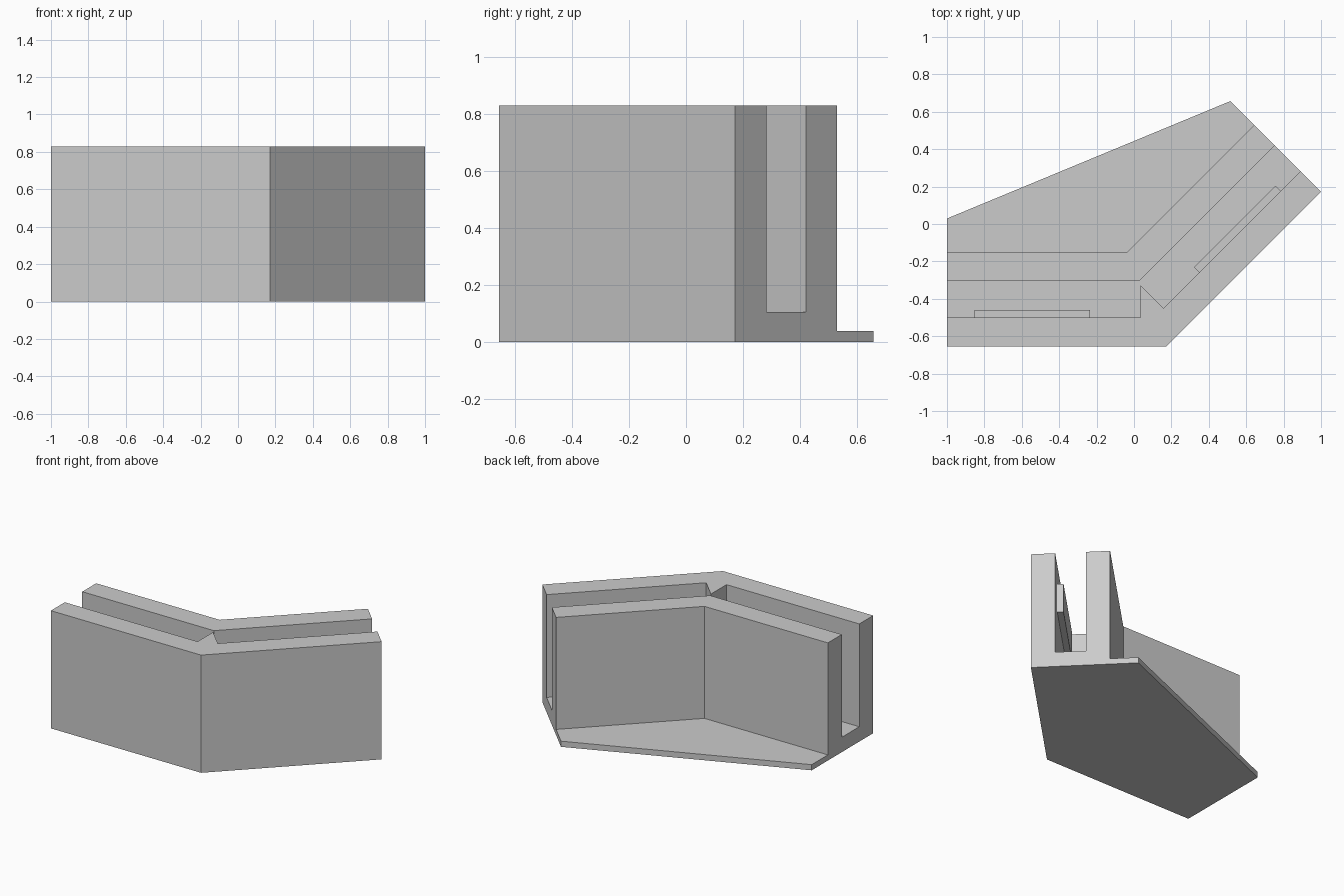
import bpy
import math
from mathutils import Vector

if "Cube" in bpy.data.objects:
    bpy.data.objects.remove(bpy.data.objects["Cube"], do_unlink=True)

CORNER = Vector((0.171, -0.656))   # outer front corner where both wings meet
LENGTH = 1.172                     # outer length of each wing
HEIGHT = 0.83
MITRE = math.tan(math.radians(22.5))
ALONG = {"left": Vector((1, 1)).normalized(), "right": Vector((-1, 0))}
INWARD = {"left": Vector((-1, 1)).normalized(), "right": Vector((0, 1))}

grey = bpy.data.materials.new("light_grey")
grey.use_nodes = True
colour = (0.6, 0.6, 0.6, 1)
grey.diffuse_color = colour
grey.node_tree.nodes["Principled BSDF"].inputs["Base Color"].default_value = colour


def wing_point(side, run, depth):
    """Point at a distance along a wing and a depth behind its front face."""
    return CORNER + ALONG[side] * run + INWARD[side] * depth


def both_wings(profile):
    """Mirror (run, depth) points from the right wing onto the left wing."""
    return ([wing_point("right", *p) for p in profile]
            + [wing_point("left", *p) for p in reversed(profile)])


def fold(depth):
    """Point on the mitre line between the wings."""
    return wing_point("right", depth * MITRE, depth)


def prism(name, outline, bottom, top):
    n = len(outline)
    area = sum(outline[i - 1].cross(outline[i]) for i in range(n))
    if area < 0:
        outline = outline[::-1]
    verts = [(p.x, p.y, z) for z in (bottom, top) for p in outline]
    faces = [tuple(reversed(range(n))), tuple(range(n, 2 * n))]
    faces += [(i, (i + 1) % n, (i + 1) % n + n, i + n) for i in range(n)]
    mesh = bpy.data.meshes.new(name)
    mesh.from_pydata(verts, [], faces)
    mesh.materials.append(grey)
    obj = bpy.data.objects.new(name, mesh)
    bpy.context.collection.objects.link(obj)
    return obj


def cut(target, cutter):
    mod = target.modifiers.new(cutter.name, "BOOLEAN")
    mod.operation = "DIFFERENCE"
    mod.solver = "EXACT"
    mod.object = cutter
    bpy.context.view_layer.objects.active = target
    bpy.ops.object.modifier_apply(modifier=mod.name)
    bpy.data.objects.remove(cutter, do_unlink=True)


# Angled body, full height over the whole footprint
footprint = [CORNER] + [wing_point("left", LENGTH, d) for d in (0, 0.685)]
footprint += [wing_point("right", LENGTH, d) for d in (0.685, 0)]
body = prism("angled_holder", footprint, 0, HEIGHT)

# Clear the space behind the rear wall, leaving the thin foot
behind = [fold(0.505)] + both_wings([(1.4, 0.505), (1.4, 1.4)])[::-1]
behind = [fold(0.505)] + [wing_point("left", 1.4, d) for d in (0.505, 1.4)]
behind += [wing_point("right", 1.4, d) for d in (1.4, 0.505)]
cut(body, prism("rear_cutter", behind, 0.04, 1))

# Slot running through both wings, with a pointed stop at the corner
stop = 0.136
front_edge = both_wings([(1.3, 0.155), (stop, 0.155)])
front_edge.insert(2, fold(stop / MITRE))
rear_edge = [wing_point("left", 1.3, 0.35), fold(0.35), wing_point("right", 1.3, 0.35)]
cut(body, prism("slot_cutter", front_edge + rear_edge, 0.105, 1))

# Raised pads on the inside of the front wall
for side in ("left", "right"):
    pad = [wing_point(side, r, d) for r, d in
           ((0.406, 0.15), (1.023, 0.15), (1.023, 0.195), (0.406, 0.195))]
    prism(side + "_slot_pad", pad, 0.485, 0.69)
